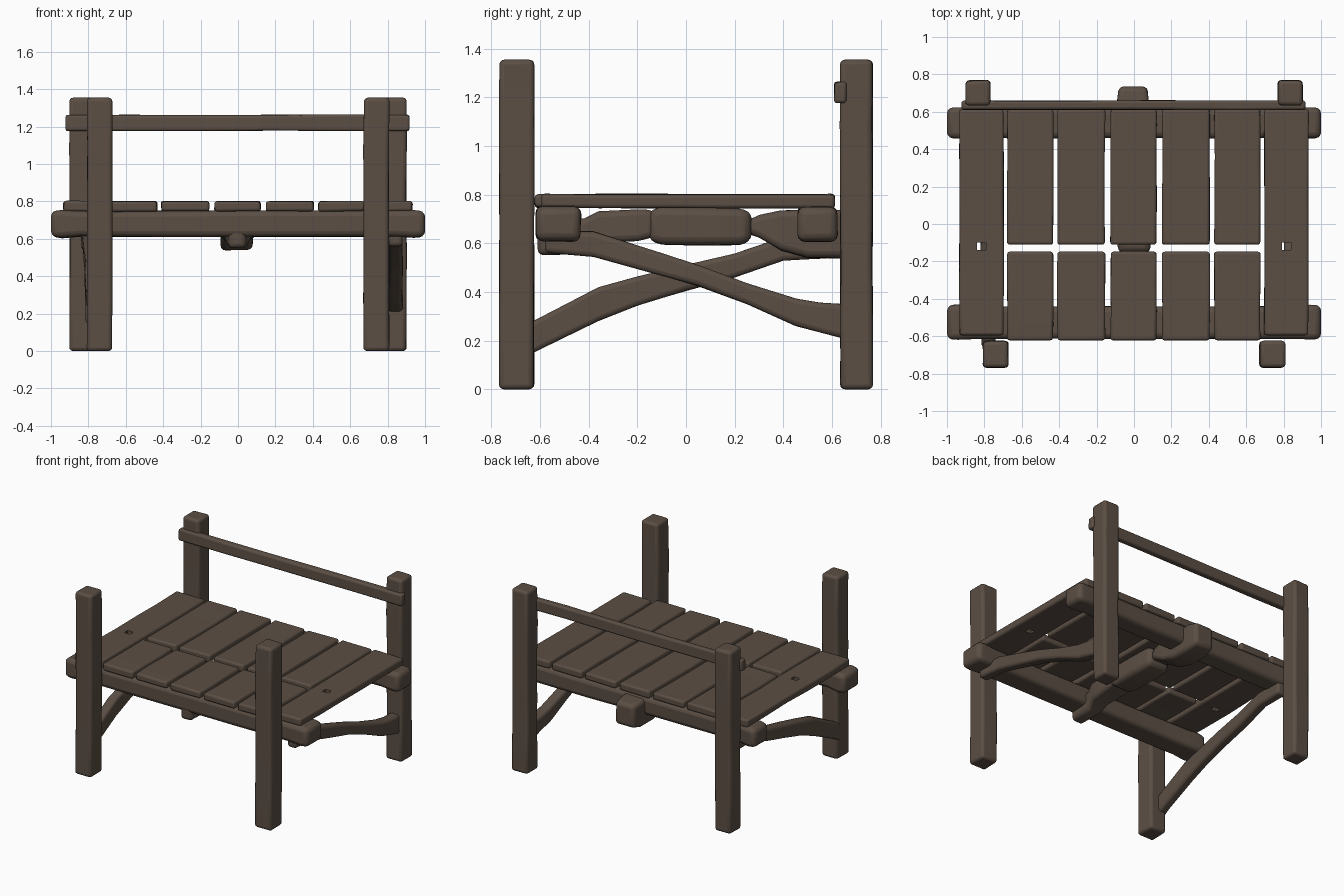
import bpy, bmesh, random
from mathutils import Vector

random.seed(4)

wood = bpy.data.materials.new("dark brown wood")
wood.diffuse_color = (0.105, 0.077, 0.058, 1)


def timber(name, axis, rings, bevel=0.02, wear=0.003, hole=None):
    """Rectangular timber swept along a world axis.
    rings: (t, low_a, high_a, low_b, high_b), a and b being the other two axes in order."""
    others = [i for i in range(3) if i != axis]
    bm = bmesh.new()
    loops = []
    for k, (t, a0, a1, b0, b1) in enumerate(rings):
        loop = []
        for a, b in ((a0, b0), (a1, b0), (a1, b1), (a0, b1)):
            p = Vector((0, 0, 0))
            p[axis] = t
            p[others[0]] = a + random.uniform(-wear, wear)
            p[others[1]] = b + random.uniform(-wear, wear)
            loop.append(bm.verts.new(p))
        loops.append(loop)
    for l0, l1 in zip(loops, loops[1:]):
        for i in range(4):
            j = (i + 1) % 4
            bm.faces.new((l0[i], l0[j], l1[j], l1[i]))
    bm.faces.new(loops[0][::-1])
    bm.faces.new(loops[-1])
    bmesh.ops.recalc_face_normals(bm, faces=bm.faces)
    mesh = bpy.data.meshes.new(name)
    bm.to_mesh(mesh)
    bm.free()
    obj = bpy.data.objects.new(name, mesh)
    bpy.context.collection.objects.link(obj)
    mesh.materials.append(wood)
    mod = obj.modifiers.new("worn edges", 'BEVEL')
    mod.width = bevel
    mod.segments = 3
    mod.limit_method = 'ANGLE'
    mod.angle_limit = 0.8
    if hole:
        cut = obj.modifiers.new("peg hole", 'BOOLEAN')
        cut.operation = 'DIFFERENCE'
        cut.object = hole
    bpy.ops.object.select_all(action='DESELECT')
    obj.select_set(True)
    bpy.context.view_layer.objects.active = obj
    bpy.ops.object.shade_smooth_by_angle(angle=0.7)
    return obj


def straight(name, axis, t0, t1, a0, a1, b0, b1, n=5, **kw):
    rings = [(t0 + (t1 - t0) * i / n, a0, a1, b0, b1) for i in range(n + 1)]
    return timber(name, axis, rings, **kw)


# four corner posts, the back pair standing wider apart
for side, s in (("left", -1), ("right", 1)):
    x = 0.74 * s
    straight(f"front_post_{side}", 2, 0, 1.355, x - 0.068, x + 0.068, -0.767, -0.625)
    x = 0.834 * s
    straight(f"back_post_{side}", 2, 0, 1.355, x - 0.066, x + 0.066, 0.635, 0.767)

# back rail
straight("back_rail", 0, -0.922, 0.917, 0.61, 0.66, 1.178, 1.263, bevel=0.013)

# long beams carrying the deck, with swollen ends
for name, y0, y1 in (("front_beam", -0.615, -0.435), ("back_beam", 0.46, 0.62)):
    rings = [(-1, y0, y1, 0.612, 0.748), (-0.94, y0 - 0.003, y1 + 0.003, 0.605, 0.752)]
    rings += [(x, y0, y1 - 0.005, 0.612, 0.75) for x in (-0.85, -0.4, 0, 0.4, 0.85)]
    rings += [(0.94, y0 - 0.003, y1 + 0.003, 0.605, 0.752), (1, y0, y1, 0.612, 0.748)]
    timber(name, 0, rings, bevel=0.03)

# lumpy centre beam under the deck
timber("centre_beam_front", 1, [
    (-0.61, -0.05, 0.045, 0.55, 0.70), (-0.42, -0.06, 0.055, 0.555, 0.70),
    (-0.36, -0.08, 0.075, 0.60, 0.73), (-0.2, -0.085, 0.08, 0.61, 0.738),
    (-0.13, -0.08, 0.08, 0.625, 0.735)], bevel=0.025)
timber("centre_beam_middle", 1, [
    (-0.155, -0.085, 0.085, 0.61, 0.735), (-0.1, -0.09, 0.09, 0.595, 0.748),
    (0.06, -0.09, 0.09, 0.592, 0.748), (0.22, -0.09, 0.09, 0.595, 0.745),
    (0.27, -0.08, 0.08, 0.61, 0.73)], bevel=0.03)
timber("centre_beam_back", 1, [
    (0.25, -0.06, 0.06, 0.64, 0.69), (0.3, -0.08, 0.075, 0.625, 0.715),
    (0.39, -0.09, 0.08, 0.57, 0.735), (0.5, -0.09, 0.08, 0.54, 0.735),
    (0.65, -0.09, 0.08, 0.54, 0.735), (0.735, -0.08, 0.07, 0.56, 0.72)], bevel=0.03)

# bent side braces, rising in opposite directions
timber("brace_right", 1, [
    (-0.58, 0.81, 0.88, 0.56, 0.65), (-0.38, 0.805, 0.88, 0.545, 0.648),
    (-0.1, 0.80, 0.88, 0.468, 0.558), (0.05, 0.80, 0.88, 0.425, 0.51),
    (0.25, 0.80, 0.88, 0.35, 0.435), (0.45, 0.80, 0.88, 0.262, 0.375),
    (0.55, 0.80, 0.88, 0.235, 0.355), (0.67, 0.80, 0.88, 0.2, 0.35)])
timber("brace_left", 1, [
    (-0.66, -0.815, -0.74, 0.135, 0.265), (-0.6, -0.815, -0.74, 0.165, 0.295),
    (-0.36, -0.82, -0.745, 0.28, 0.42), (-0.2, -0.82, -0.745, 0.345, 0.465),
    (0, -0.82, -0.745, 0.405, 0.51), (0.2, -0.825, -0.75, 0.46, 0.56),
    (0.4, -0.83, -0.755, 0.53, 0.625), (0.6, -0.84, -0.765, 0.54, 0.64)])

# outer deck planks, each with a peg hole
for side, s in (("left", -1), ("right", 1)):
    x = 0.815 * s
    bpy.ops.mesh.primitive_cube_add(size=1, location=(x, -0.12, 0.775))
    cutter = bpy.context.object
    cutter.name = f"peg_hole_cutter_{side}"
    cutter.scale = (0.05, 0.04, 0.2)
    cutter.hide_render = True
    cutter.display_type = 'WIRE'
    straight(f"outer_plank_{side}", 1, -0.595, 0.612, x - 0.118, x + 0.118,
             0.745, 0.802, bevel=0.014, hole=cutter)

# inner deck planks: a long back row and a short front row
for i, (x0, x1) in enumerate(((-0.677, -0.432), (-0.41, -0.155), (-0.125, 0.12),
                              (0.15, 0.405), (0.43, 0.675)), 1):
    straight(f"back_plank_{i}", 1, -0.11, 0.613, x0, x1, 0.747, 0.801, n=3, bevel=0.014)
    straight(f"front_plank_{i}", 1, -0.622, -0.148, x0, x1, 0.747, 0.801, n=3, bevel=0.014)
